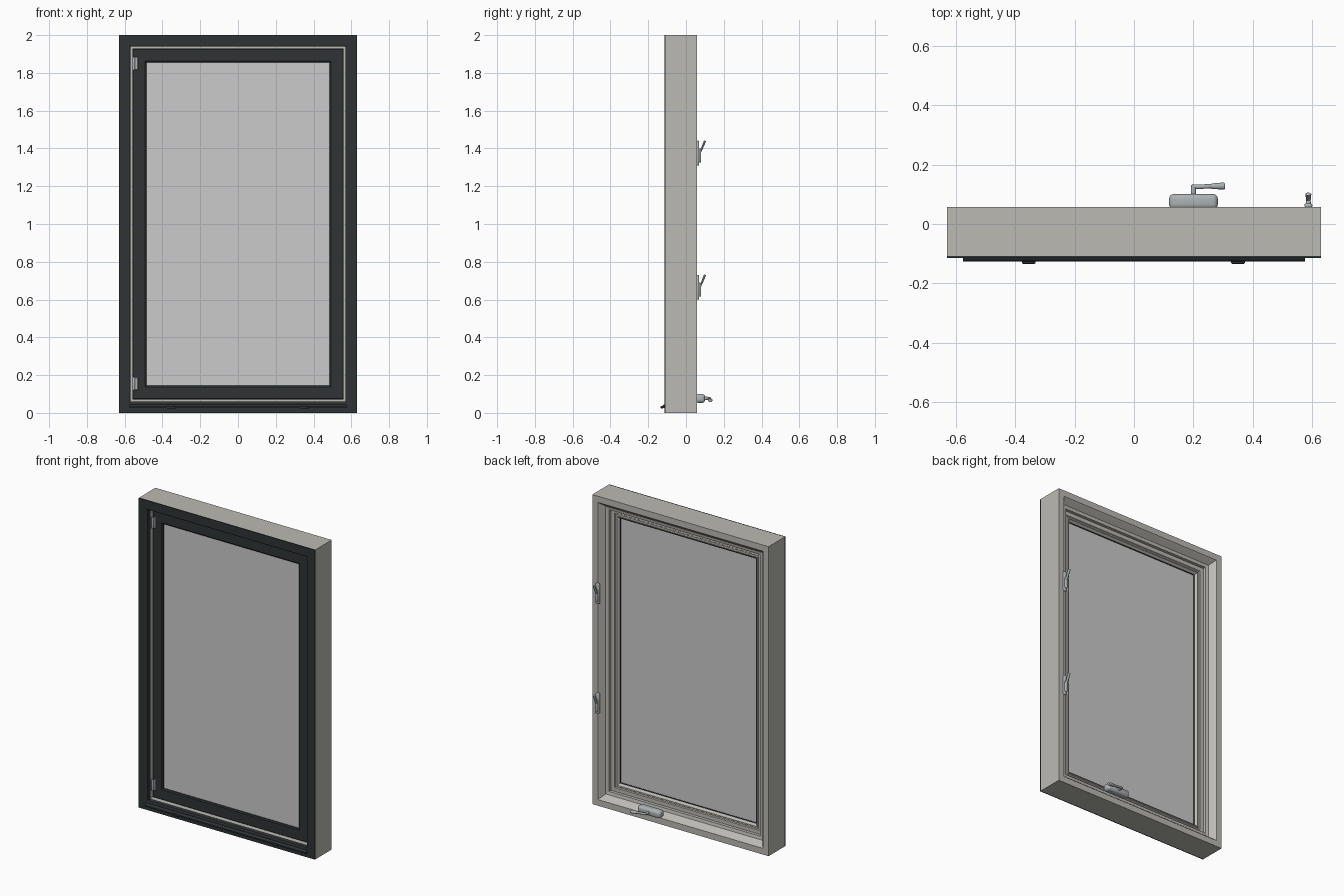
import bpy, bmesh, math
from mathutils import Vector, Matrix

if "Cube" in bpy.data.objects:
    bpy.data.objects.remove(bpy.data.objects["Cube"])

W, H = 0.63, 2.0


def mat(name, rgb):
    m = bpy.data.materials.new(name)
    m.diffuse_color = (*rgb, 1)
    m.use_nodes = True
    m.node_tree.nodes["Principled BSDF"].inputs["Base Color"].default_value = m.diffuse_color
    return m


DARK = mat("dark_cladding", (0.028, 0.034, 0.036))
LIGHT = mat("light_frame", (0.50, 0.49, 0.45))
METAL = mat("metal", (0.42, 0.45, 0.47))
SEAL = mat("seal", (0.02, 0.02, 0.02))


def finish(name, bm, material=None, smooth=False):
    bmesh.ops.recalc_face_normals(bm, faces=bm.faces)
    me = bpy.data.meshes.new(name)
    bm.to_mesh(me)
    bm.free()
    ob = bpy.data.objects.new(name, me)
    bpy.context.collection.objects.link(ob)
    if material:
        me.materials.append(material)
    if smooth:
        me.shade_smooth()
        me.set_sharp_from_angle(angle=math.radians(35))
    return ob


def ring(name, profile, material, mitred=False):
    """Sweep an (inset, y) profile round the window rectangle."""
    bm = bmesh.new()

    def corner(i):
        sx, top = ((-1, 0), (1, 0), (1, 1), (-1, 1))[i % 4]
        return [bm.verts.new((sx * (W - d), y, H - d if top else d)) for d, y in profile]

    shared = [corner(i) for i in range(4)] if not mitred else None
    n = len(profile)
    for i in range(4):
        a, b = (corner(i), corner(i + 1)) if mitred else (shared[i], shared[(i + 1) % 4])
        for j in range(n):
            k = (j + 1) % n
            bm.faces.new((a[j], a[k], b[k], b[j]))
        if mitred:
            bm.faces.new(a)
            bm.faces.new(b)
    return finish(name, bm, material)


def box(name, lo, hi, material=None, bevel=0, seg=3):
    lo, hi = Vector(lo), Vector(hi)
    bm = bmesh.new()
    bmesh.ops.create_cube(bm, size=1)
    for v in bm.verts:
        v.co = (lo + hi) / 2 + v.co * (hi - lo)
    if bevel:
        bmesh.ops.bevel(bm, geom=bm.edges[:], offset=bevel, segments=seg,
                        affect='EDGES', profile=0.5)
    return finish(name, bm, material, bevel > 0)


def rod(name, p, q, r1, r2, material, flat=1.0, bevel=0.003):
    """Tapered rod from p to q, optionally flattened, with rounded ends."""
    p, q = Vector(p), Vector(q)
    bm = bmesh.new()
    bmesh.ops.create_cone(bm, cap_ends=True, segments=20, radius1=r1, radius2=r2,
                          depth=(q - p).length)
    rims = [e for e in bm.edges if abs(e.verts[0].co.z - e.verts[1].co.z) < 1e-6]
    bmesh.ops.bevel(bm, geom=rims, offset=bevel, segments=3, affect='EDGES', profile=0.5)
    rot = (q - p).to_track_quat('Z', 'Y').to_matrix().to_4x4()
    bm.transform(Matrix.Translation((p + q) / 2) @ rot @ Matrix.Diagonal((1, flat, 1, 1)))
    return finish(name, bm, material, True)


# Outer frame with sloped inner reveal and sash stop
ring("frame", [(0, -0.108), (0, 0.057), (0.04, 0.057), (0.048, 0.048), (0.07, 0.02),
               (0.09, 0.016), (0.09, -0.004), (0.06, -0.004), (0.06, -0.08),
               (0.05, -0.08), (0.05, -0.108)], LIGHT)
ring("frame_cladding", [(0, -0.115), (0.054, -0.115), (0.06, -0.111), (0.06, -0.08),
                        (0.05, -0.08), (0.05, -0.108), (0, -0.108)], DARK, True)

# Opening sash, its cladding, seals and glass
ring("sash", [(0.073, -0.06), (0.073, -0.008), (0.112, -0.008), (0.116, -0.014),
              (0.122, -0.014), (0.126, -0.008), (0.132, -0.008), (0.143, -0.022),
              (0.143, -0.06)], LIGHT)
ring("sash_cladding", [(0.072, -0.06), (0.072, -0.073), (0.075, -0.076), (0.138, -0.076),
                       (0.145, -0.071), (0.145, -0.06)], DARK, True)
ring("glass_seal", [(0.141, -0.030), (0.141, -0.023), (0.147, -0.023), (0.147, -0.030)], SEAL)
box("glass", (-W + 0.138, -0.064, 0.138), (W - 0.138, -0.026, H - 0.138))

# Drip sill along the front bottom, with two drain covers
bm = bmesh.new()
sect = [(-0.113, 0.046), (-0.121, 0.042), (-0.127, 0.034), (-0.127, 0.026), (-0.113, 0.026)]
ends = [[bm.verts.new((x, y, z)) for y, z in sect] for x in (-0.575, 0.575)]
for j in range(5):
    k = (j + 1) % 5
    bm.faces.new((ends[0][j], ends[0][k], ends[1][k], ends[1][j]))
for e in ends:
    bm.faces.new(e)
finish("drip_sill", bm, DARK)
for i, x in enumerate((-0.354, 0.35)):
    box(f"drain_cover_{i}", (x - 0.023, -0.134, 0.023), (x + 0.023, -0.12, 0.036),
        DARK, 0.004, 2)

# Hinges on the left side
for i, z in enumerate((0.155, 1.85)):
    box(f"hinge_leaf_{i}", (-0.558, -0.086, z - 0.033), (-0.530, -0.074, z + 0.033), METAL, 0.002, 1)
    rod(f"hinge_pin_{i}", (-0.552, -0.086, z - 0.035), (-0.552, -0.086, z + 0.035),
        0.007, 0.007, METAL, 1, 0.001)

# Two lever locks on the inside
for i, z in enumerate((0.665, 1.375)):
    box(f"lock_base_{i}", (0.574, 0.055, z - 0.066), (0.600, 0.070, z + 0.066), METAL, 0.006)
    box(f"lock_hub_{i}", (0.579, 0.064, z - 0.05), (0.595, 0.080, z + 0.025), METAL, 0.005)
    rod(f"lock_lever_{i}", (0.587, 0.074, z), (0.587, 0.101, z + 0.066),
        0.007, 0.010, METAL, 0.6)

# Crank operator on the bottom rail
box("crank_base", (0.118, 0.05, 0.053), (0.282, 0.101, 0.1), METAL, 0.016, 4)
rod("crank_stem", (0.2, 0.095, 0.077), (0.2, 0.128, 0.077), 0.009, 0.008, METAL)
rod("crank_arm", (0.193, 0.124, 0.077), (0.27, 0.128, 0.070), 0.008, 0.007, METAL, 0.9)
rod("crank_knob", (0.258, 0.127, 0.071), (0.306, 0.128, 0.066), 0.009, 0.012, METAL, 0.85, 0.005)
